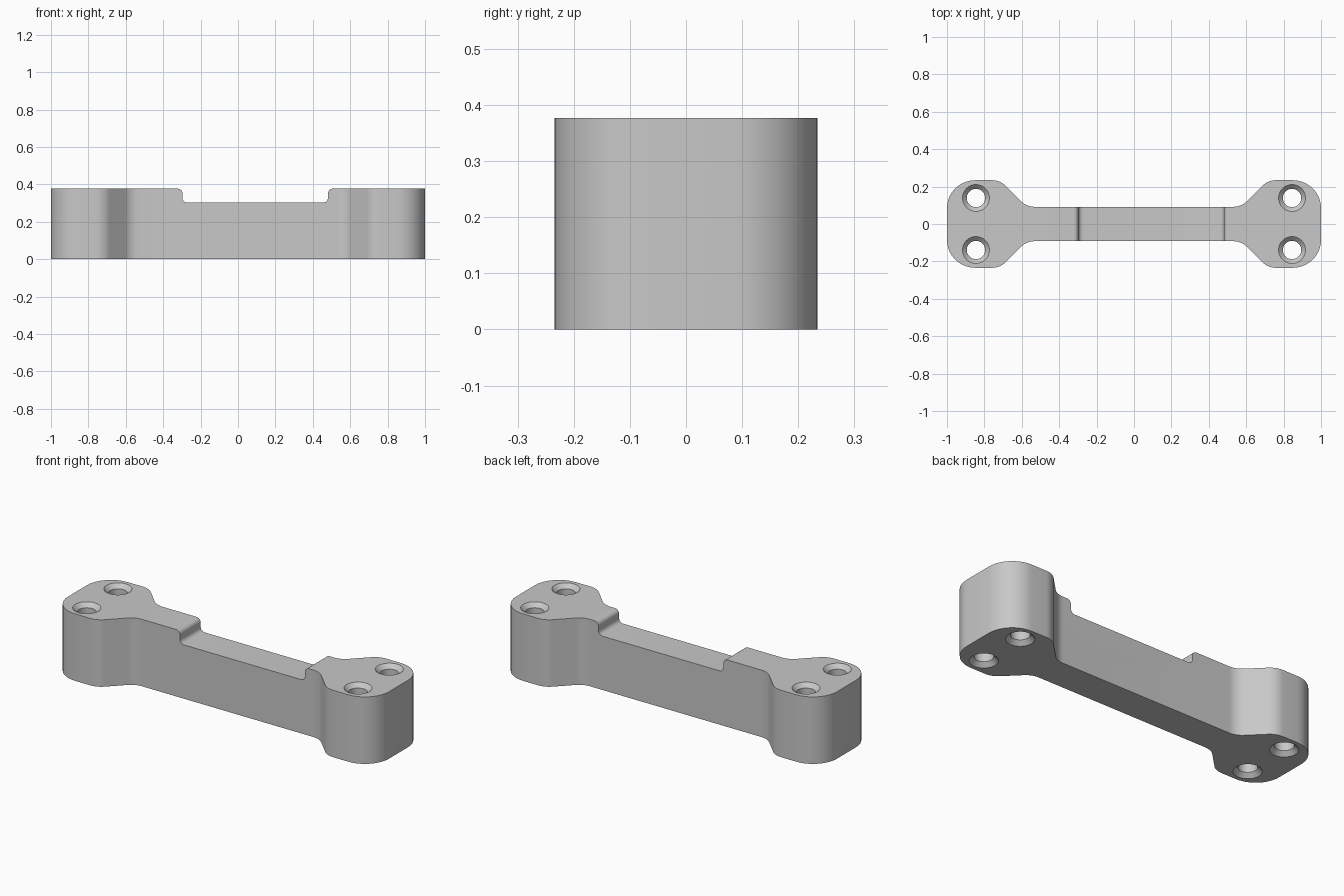
import bpy
import bmesh
import math
from mathutils import Vector

cube = bpy.data.objects.get("Cube")
if cube:
    bpy.data.objects.remove(cube, do_unlink=True)

HEIGHT = 0.377
FLOOR = 0.303

grey = bpy.data.materials.new("plain grey")
grey.use_nodes = True
grey.diffuse_color = (0.58, 0.58, 0.58, 1)
grey.node_tree.nodes["Principled BSDF"].inputs["Base Color"].default_value = (0.58, 0.58, 0.58, 1)


def rounded(corners, steps=10):
    """Polygon from (u, v, radius) corners, each replaced by a tangent arc."""
    out = []
    for i, (u, v, r) in enumerate(corners):
        p = Vector((u, v))
        if r == 0:
            out.append(p)
            continue
        a = (Vector(corners[i - 1][:2]) - p).normalized()
        b = (Vector(corners[(i + 1) % len(corners)][:2]) - p).normalized()
        half = a.angle(b) / 2
        centre = p + (a + b).normalized() * (r / math.sin(half))
        start = p + a * (r / math.tan(half)) - centre
        end = p + b * (r / math.tan(half)) - centre
        sweep = start.angle(end)
        for k in range(steps + 1):
            t = k / steps
            arc = start * math.sin((1 - t) * sweep) + end * math.sin(t * sweep)
            out.append(centre + arc / math.sin(sweep))
    return out


def make_object(name, bm):
    bmesh.ops.recalc_face_normals(bm, faces=bm.faces)
    mesh = bpy.data.meshes.new(name)
    bm.to_mesh(mesh)
    bm.free()
    mesh.materials.append(grey)
    obj = bpy.data.objects.new(name, mesh)
    bpy.context.collection.objects.link(obj)
    return obj


def prism(name, points, offset):
    """Extrude a closed list of 3D points along offset."""
    bm = bmesh.new()
    face = bm.faces.new([bm.verts.new(p) for p in points])
    new = bmesh.ops.extrude_face_region(bm, geom=[face], use_keep_orig=True)["geom"]
    bmesh.ops.translate(bm, vec=offset, verts=[g for g in new if isinstance(g, bmesh.types.BMVert)])
    return make_object(name, bm)


def lathe(name, profile, x, y, sides=48):
    """Closed turned solid from (radius, z) rings."""
    bm = bmesh.new()
    rings = [[bm.verts.new((x + r * math.cos(math.tau * i / sides),
                            y + r * math.sin(math.tau * i / sides), z))
              for i in range(sides)] for r, z in profile]
    for low, high in zip(rings, rings[1:]):
        for i in range(sides):
            j = (i + 1) % sides
            bm.faces.new((low[i], low[j], high[j], high[i]))
    bm.faces.new(rings[0])
    bm.faces.new(rings[-1])
    return make_object(name, bm)


# Plan outline: two wide ends joined by a narrow bar
quarter = [(1, 0.234, 0.15), (0.716, 0.234, 0.1), (0.574, 0.092, 0.1)]
upper = quarter + [(-x, y, r) for x, y, r in reversed(quarter)]
outline = upper + [(-x, -y, r) for x, y, r in upper]
body = prism("mounting_bracket", [(p.x, p.y, 0) for p in rounded(outline)], (0, 0, 0.6))

# Side profile with the off-centre shallow notch
left, right, r = -0.297, 0.481, 0.025
side = [(-1.2, -0.2, 0), (1.2, -0.2, 0), (1.2, HEIGHT, 0),
        (right, HEIGHT, r), (right, FLOOR, r), (left, FLOOR, r), (left, HEIGHT, r),
        (-1.2, HEIGHT, 0)]
profile = prism("side_profile_helper", [(p.x, -0.5, p.y) for p in rounded(side, 6)], (0, 1, 0))
helpers = [(profile, 'INTERSECT')]

# Four screw holes, countersunk at both faces
bore, rim, over = 0.049, 0.072, 0.02
depth = rim - bore
hole = [(rim + over, -over), (bore, depth), (bore, HEIGHT - depth), (rim + over, HEIGHT + over)]
for sx in (-1, 1):
    for sy in (-1, 1):
        helpers.append((lathe("hole_helper", hole, sx * 0.845, sy * 0.139), 'DIFFERENCE'))

for helper, operation in helpers:
    helper.hide_render = True
    mod = body.modifiers.new(helper.name, 'BOOLEAN')
    mod.operation = operation
    mod.solver = 'EXACT'
    mod.object = helper

# Bake the cuts and drop the helpers
bpy.context.view_layer.update()
graph = bpy.context.evaluated_depsgraph_get()
final = bpy.data.meshes.new_from_object(body.evaluated_get(graph))
body.modifiers.clear()
body.data = final
final.materials.clear()
final.materials.append(grey)
for helper, _ in helpers:
    bpy.data.objects.remove(helper, do_unlink=True)

bpy.ops.object.select_all(action='DESELECT')
body.select_set(True)
bpy.context.view_layer.objects.active = body
bpy.ops.object.shade_smooth_by_angle(angle=math.radians(30))
